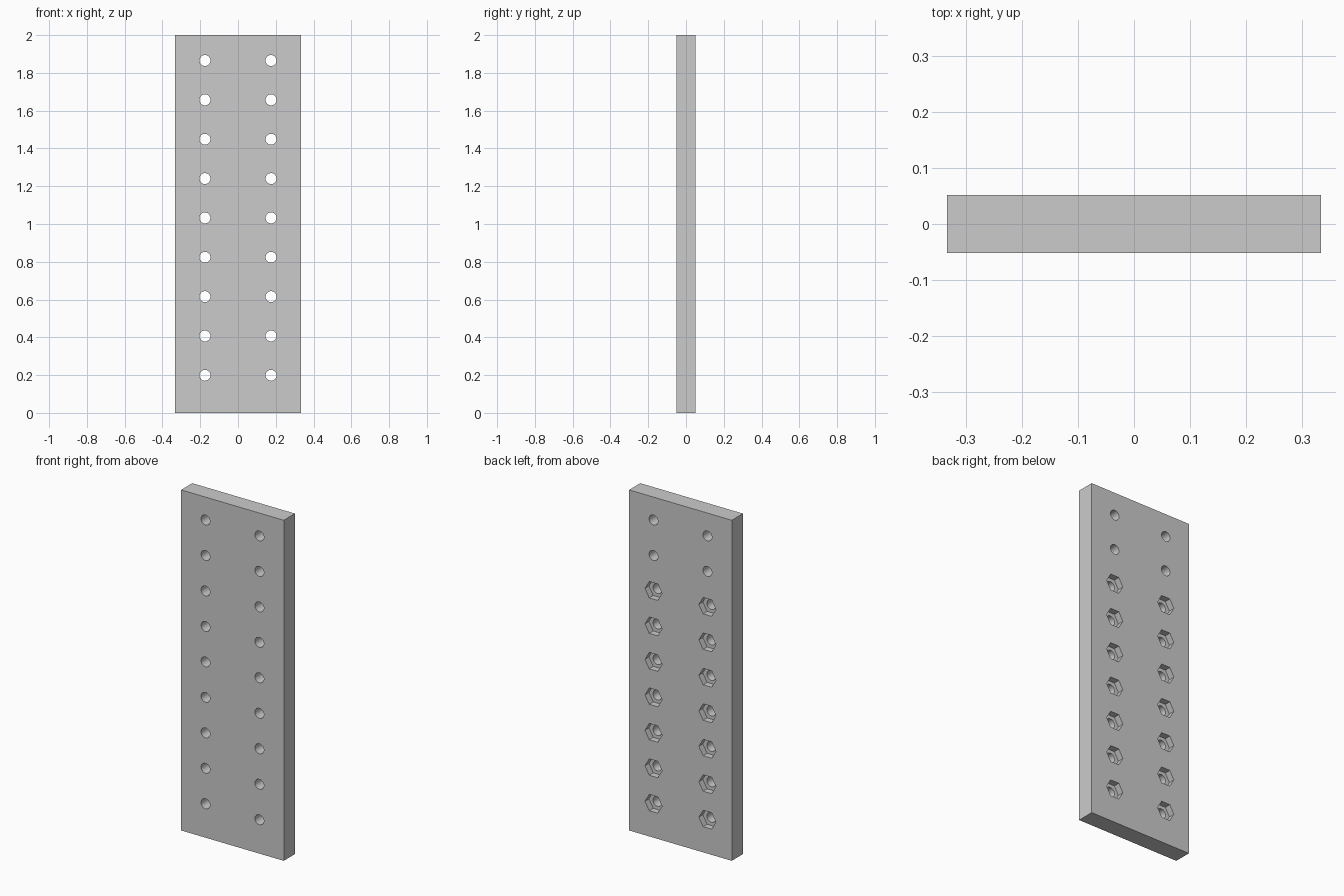
import bpy, bmesh, math
from mathutils import Matrix

if "Cube" in bpy.data.objects:
    bpy.data.objects.remove(bpy.data.objects["Cube"])

W, T, H = 0.667, 0.103, 2.0          # plate width, thickness, height
COL_X, Z0, STEP, ROWS = 0.175, 0.199, 0.2083, 9
HOLE_R, NUT_R, NUT_DEPTH, NUT_ROWS = 0.029, 0.0555, 0.037, 7


def prism_grid(name, sides, radius, y_min, y_max, rows):
    """Two mirrored columns of prisms lying along y."""
    bm = bmesh.new()
    for i in range(rows):
        for x in (-COL_X, COL_X):
            m = (Matrix.Translation((x, (y_min + y_max) / 2, Z0 + i * STEP))
                 @ Matrix.Rotation(math.pi / 2, 4, 'X')
                 @ Matrix.Rotation(math.pi / 2, 4, 'Z'))
            bmesh.ops.create_cone(bm, cap_ends=True, segments=sides, radius1=radius,
                                  radius2=radius, depth=y_max - y_min, matrix=m)
    mesh = bpy.data.meshes.new(name)
    bm.to_mesh(mesh)
    bm.free()
    obj = bpy.data.objects.new(name, mesh)
    bpy.context.collection.objects.link(obj)
    obj.hide_render = True
    return obj


# Flat plate
bpy.ops.mesh.primitive_cube_add(size=1, location=(0, 0, H / 2))
plate = bpy.context.object
plate.name = "drilled_plate"
plate.scale = (W, T, H)
bpy.ops.object.transform_apply(location=True, rotation=True, scale=True)

# Through holes in every row, hexagonal nut pockets on the back of the lower rows
cutters = [
    prism_grid("bolt_hole_cutter", 32, HOLE_R, -T, T, ROWS),
    prism_grid("nut_pocket_cutter", 6, NUT_R, T / 2 - NUT_DEPTH, T, NUT_ROWS),
]
for cutter in cutters:
    mod = plate.modifiers.new(cutter.name, 'BOOLEAN')
    mod.operation = 'DIFFERENCE'
    mod.solver = 'EXACT'
    mod.object = cutter
    bpy.ops.object.modifier_apply(modifier=mod.name)
    bpy.data.objects.remove(cutter)

# Round hole walls, sharp edges elsewhere
bpy.context.view_layer.objects.active = plate
plate.select_set(True)
bpy.ops.object.shade_smooth_by_angle(angle=math.radians(30))
